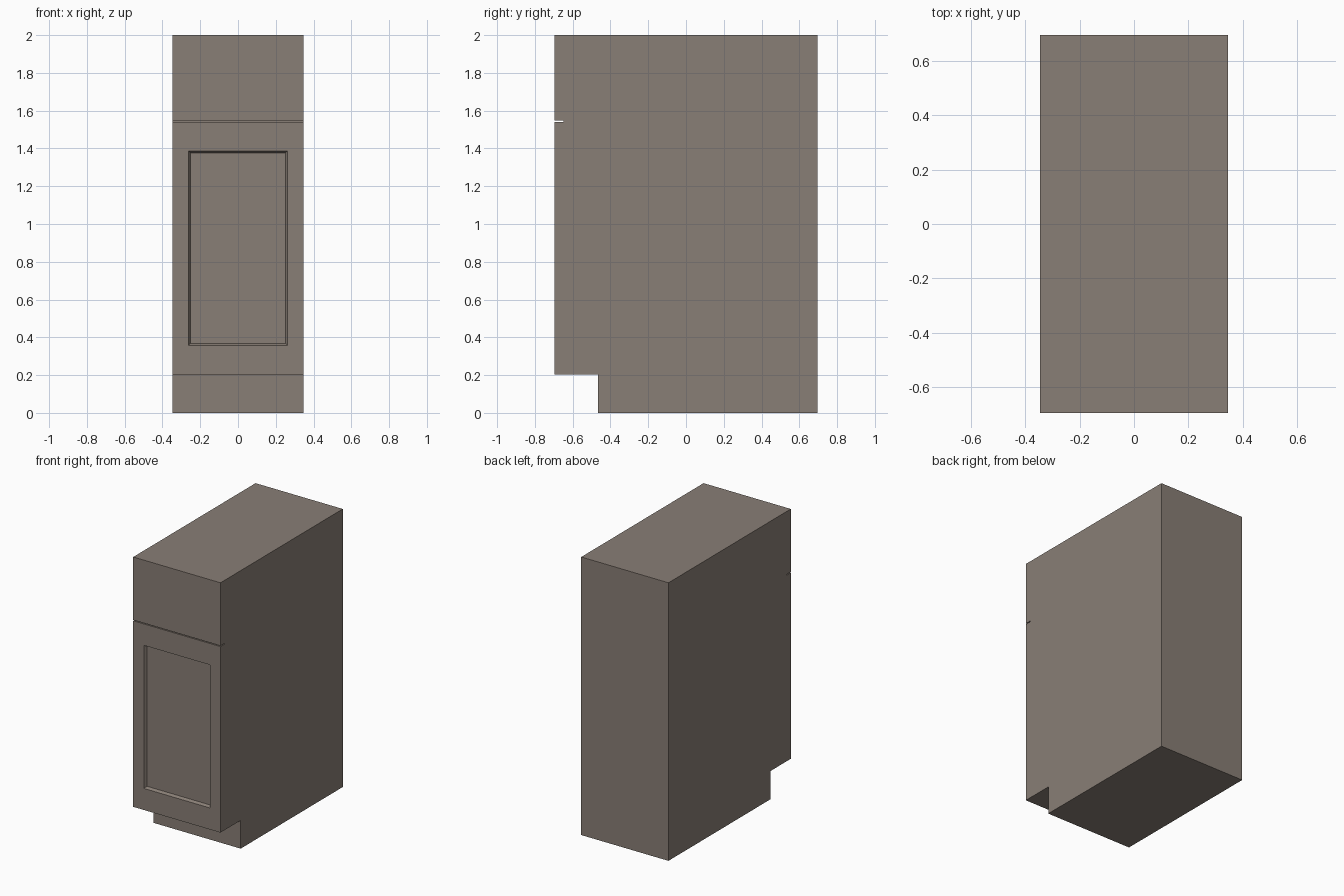
import bpy, bmesh
from mathutils import Vector

if "Cube" in bpy.data.objects:
    bpy.data.objects.remove(bpy.data.objects["Cube"])

HALF_W, FRONT, BACK = 0.347, -0.695, 0.695

# Side profile (y, z): toe kick at the bottom, thin gap between door and drawer
profile = [(-0.465, 0), (BACK, 0), (BACK, 2), (FRONT, 2),
           (FRONT, 1.547), (-0.648, 1.547), (-0.648, 1.541), (FRONT, 1.541),
           (FRONT, 0.203), (-0.465, 0.203)]

# Cabinet body extruded across its width
bm = bmesh.new()
side = bm.faces.new([bm.verts.new((-HALF_W, y, z)) for y, z in profile])
ext = bmesh.ops.extrude_face_region(bm, geom=[side])
bmesh.ops.translate(bm, vec=(2 * HALF_W, 0, 0),
                    verts=[v for v in ext["geom"] if isinstance(v, bmesh.types.BMVert)])
bmesh.ops.recalc_face_normals(bm, faces=bm.faces)

# Recessed door panel with a sloped border
door = next(f for f in bm.faces if f.normal.y < -0.9 and
            abs(f.calc_center_median().y - FRONT) < 0.001 and
            0.5 < f.calc_center_median().z < 1.2)
bmesh.ops.inset_individual(bm, faces=[door], thickness=0.085)
for v in door.verts:
    v.co = Vector((0.262 if v.co.x > 0 else -0.262, FRONT, 1.387 if v.co.z > 0.9 else 0.358))
bmesh.ops.inset_individual(bm, faces=[door], thickness=0.015)
for v in door.verts:
    v.co.y = FRONT + 0.02

mesh = bpy.data.meshes.new("cabinet")
bm.to_mesh(mesh)
bm.free()
cabinet = bpy.data.objects.new("cabinet", mesh)
bpy.context.collection.objects.link(cabinet)

# Taupe paint
paint = bpy.data.materials.new("taupe_paint")
paint.diffuse_color = (0.25, 0.21, 0.18, 1)
paint.use_nodes = True
paint.node_tree.nodes["Principled BSDF"].inputs["Base Color"].default_value = paint.diffuse_color
mesh.materials.append(paint)
